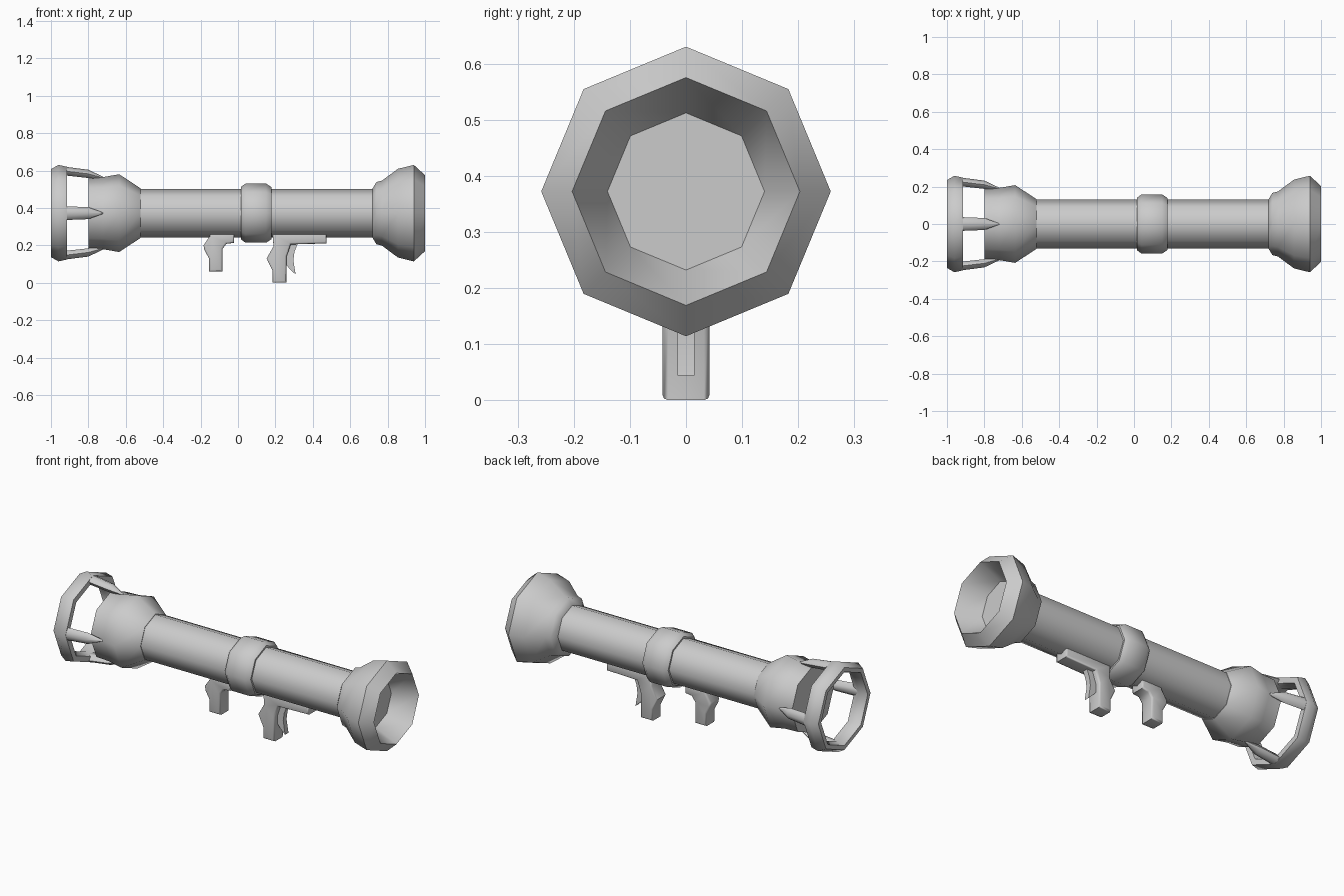
import bpy, bmesh, math

if "Cube" in bpy.data.objects:
    bpy.data.objects.remove(bpy.data.objects["Cube"])

AXIS_Z = 0.372
SIDES = 8


def finish(name, bm, angle=46):
    bmesh.ops.recalc_face_normals(bm, faces=bm.faces)
    me = bpy.data.meshes.new(name)
    bm.to_mesh(me)
    bm.free()
    ob = bpy.data.objects.new(name, me)
    bpy.context.collection.objects.link(ob)
    bpy.ops.object.select_all(action='DESELECT')
    ob.select_set(True)
    bpy.context.view_layer.objects.active = ob
    bpy.ops.object.shade_smooth_by_angle(angle=math.radians(angle))
    return ob


def lathe(name, profile, closed=False):
    """Spin (x, radius) points around the weapon axis into eight sides."""
    bm = bmesh.new()
    rings = []
    for x, r in profile:
        angles = [k * math.tau / SIDES for k in range(SIDES)]
        rings.append([bm.verts.new((x, r * math.sin(a), AXIS_Z + r * math.cos(a))) for a in angles])
    pairs = list(zip(rings, rings[1:]))
    if closed:
        pairs.append((rings[-1], rings[0]))
    else:
        bm.faces.new(rings[0])
        bm.faces.new(rings[-1])
    for a, b in pairs:
        for i in range(SIDES):
            j = (i + 1) % SIDES
            bm.faces.new((a[i], a[j], b[j], b[i]))
    return finish(name, bm)


def slab(name, outline, half_width, bevel=0.0):
    """Extrude an (x, z) outline symmetrically in y."""
    bm = bmesh.new()
    face = bm.faces.new([bm.verts.new((x, -half_width, z)) for x, z in outline])
    ext = bmesh.ops.extrude_face_region(bm, geom=[face])
    moved = [v for v in ext['geom'] if isinstance(v, bmesh.types.BMVert)]
    bmesh.ops.translate(bm, verts=moved, vec=(0, 2 * half_width, 0))
    if bevel:
        rim = [e for e in bm.edges
               if abs(e.verts[0].co.y - e.verts[1].co.y) < 1e-5]
        bmesh.ops.bevel(bm, geom=rim, offset=bevel, segments=2, profile=0.5, affect='EDGES')
    return finish(name, bm)


def strut(name, angle):
    """Tapering diamond-section bar from the cage ring to the rear body."""
    bm = bmesh.new()
    c, s = math.cos(angle), math.sin(angle)
    rings = []
    for x, outer, inner, w in ((-0.955, 0.252, 0.205, 0.038),
                               (-0.80, 0.232, 0.188, 0.032),
                               (-0.72, 0.194, 0.182, 0.003)):
        mid = (outer + inner) / 2
        q = (outer - inner) / 4
        section = ((outer, 0), (mid + q, w * 0.75), (mid, w), (inner, w * 0.5),
                   (inner, -w * 0.5), (mid, -w), (mid + q, -w * 0.75))
        rings.append([bm.verts.new((x, r * s + t * c, AXIS_Z + r * c - t * s)) for r, t in section])
    n = len(rings[0])
    for a, b in zip(rings, rings[1:]):
        for i in range(n):
            j = (i + 1) % n
            bm.faces.new((a[i], a[j], b[j], b[i]))
    bm.faces.new(rings[0])
    bm.faces.new(rings[-1])
    return finish(name, bm, 60)


# Main barrel and its middle band
lathe("barrel", [(-0.56, 0.13), (0.75, 0.13)])
lathe("middle_band", [(0.015, 0.125), (0.015, 0.14), (0.04, 0.158),
                      (0.15, 0.158), (0.178, 0.14), (0.178, 0.125)])

# Flared muzzle with a recessed mouth
lathe("muzzle", [(0.715, 0.125), (0.74, 0.166), (0.77, 0.174), (0.855, 0.237),
                 (0.94, 0.258), (1.0, 0.203), (0.87, 0.14)])

# Rear body
lathe("rear_body", [(-0.80, 0.19), (-0.72, 0.193), (-0.635, 0.208), (-0.522, 0.133)])

# Rear cage: ring and four struts
lathe("cage_ring", [(-1.0, 0.235), (-0.96, 0.258), (-0.915, 0.248),
                    (-0.915, 0.215), (-0.955, 0.198), (-1.0, 0.21)], closed=True)
for k in range(4):
    strut(f"cage_strut_{k + 1}", k * math.pi / 2)

# Rear handle
slab("rear_handle", [(-0.147, 0.264), (-0.15, 0.25), (-0.184, 0.20), (-0.18, 0.175),
                     (-0.155, 0.13), (-0.155, 0.06), (-0.083, 0.06), (-0.083, 0.18),
                     (-0.062, 0.208), (-0.022, 0.213), (-0.02, 0.264)], 0.042, 0.01)

# Front handle with rail, and trigger
slab("trigger_handle", [(0.184, 0.264), (0.19, 0.195), (0.153, 0.13), (0.184, 0.065),
                        (0.184, 0.0), (0.258, 0.0), (0.26, 0.14), (0.282, 0.205),
                        (0.473, 0.21), (0.473, 0.264)], 0.042, 0.01)
slab("trigger", [(0.265, 0.215), (0.322, 0.215), (0.302, 0.165), (0.296, 0.12),
                 (0.308, 0.044), (0.275, 0.075), (0.255, 0.10), (0.255, 0.15)], 0.015)
